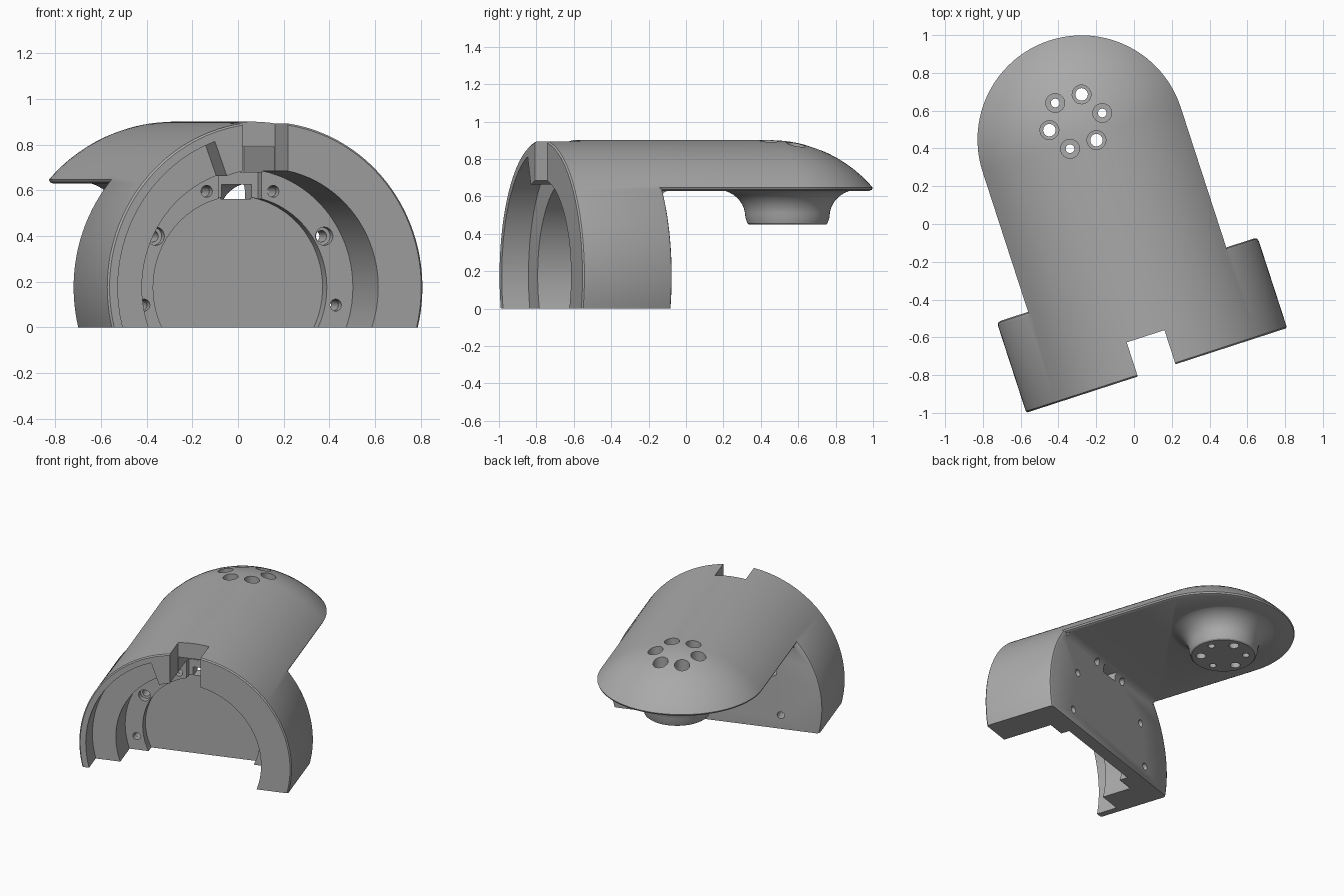
import bpy, bmesh
from math import sin, cos, pi, radians, sqrt
from mathutils import Matrix, Vector

cube = bpy.data.objects.get("Cube")
if cube:
    bpy.data.objects.remove(cube)

AXIS_Z = 0.175      # height of the bore axis
R_OUT = 0.726       # outer shell radius
R_BORE = 0.52
DEPTH = 0.505       # depth of the collar
TIP = 1.285         # centre of the rounded arm end
HALF = 0.552        # half width of the arm
POD = 1.385         # centre of the mounting boss

grey = bpy.data.materials.new("plain_grey")
grey.use_nodes = True
grey.diffuse_color = (0.4, 0.4, 0.4, 1)
grey.node_tree.nodes["Principled BSDF"].inputs["Base Color"].default_value = (0.4, 0.4, 0.4, 1)


def loft(name, rings):
    """Closed solid through rings that have equal numbers of points."""
    bm = bmesh.new()
    loops = [[bm.verts.new(p) for p in ring] for ring in rings]
    n = len(loops[0])
    for a, b in zip(loops, loops[1:]):
        for i in range(n):
            j = (i + 1) % n
            bm.faces.new((a[i], a[j], b[j], b[i]))
    bm.faces.new(loops[0])
    bm.faces.new(loops[-1])
    bmesh.ops.recalc_face_normals(bm, faces=bm.faces)
    mesh = bpy.data.meshes.new(name)
    bm.to_mesh(mesh)
    bm.free()
    mesh.materials.append(grey)
    ob = bpy.data.objects.new(name, mesh)
    bpy.context.collection.objects.link(ob)
    return ob


def lathe(name, profile, center, axis, n=96):
    """Turn (radius, position) pairs about the y or z axis."""
    rings = []
    for r, h in profile:
        ring = []
        for i in range(n):
            c, s = r * cos(2 * pi * i / n), r * sin(2 * pi * i / n)
            ring.append(Vector(center) + Vector((c, h, s) if axis == "y" else (c, s, h)))
        rings.append(ring)
    return loft(name, rings)


def prism(name, outline, lo, hi):
    """Extrude an x-z outline along y."""
    return loft(name, [[(x, y, z) for x, z in outline] for y in (lo, hi)])


def box(name, x0, x1, y0, y1, z0, z1):
    return prism(name, [(x0, z0), (x1, z0), (x1, z1), (x0, z1)], y0, y1)


def combine(ob, other, op):
    """Apply a boolean and discard the second solid."""
    other.hide_render = True
    mod = ob.modifiers.new(op, "BOOLEAN")
    mod.operation, mod.object, mod.solver = op, other, "EXACT"
    dg = bpy.context.evaluated_depsgraph_get()
    mesh = bpy.data.meshes.new_from_object(ob.evaluated_get(dg))
    ob.modifiers.clear()
    ob.data = mesh
    bpy.data.objects.remove(other)


axis = (0, 0, AXIS_Z)

# Collar with softened rims
bracket = lathe("arm_bracket", [(R_OUT - 0.008, 0), (R_OUT, 0.008), (R_OUT, DEPTH - 0.02),
                                (R_OUT - 0.006, DEPTH - 0.006), (R_OUT - 0.02, DEPTH)], axis, "y", 128)

# Arm: domed cylinder trimmed by a round-ended plan
dome = [(R_OUT * cos(a), TIP + R_OUT * sin(a)) for a in [radians(4 * i) for i in range(23)]]
arm = lathe("arm", [(R_OUT, 0.2)] + dome, axis, "y", 128)


def plan(inset, z):
    w = HALF - inset
    arc = [(w * cos(pi * i / 48), TIP + w * sin(pi * i / 48), z) for i in range(49)]
    return [(-w, 0.25, z), (w, 0.25, z)] + arc


combine(arm, loft("arm_plan", [plan(0.018, 0.63), plan(0.005, 0.636), plan(0, 0.648), plan(0, 1)]), "INTERSECT")
combine(bracket, arm, "UNION")

# Fillet where the arm leaves the collar
curve = [(DEPTH + 0.04 - 0.04 * cos(a), 0.59 + 0.04 * sin(a)) for a in [radians(18 * i) for i in range(6)]]
section = [(DEPTH - 0.03, 0.59)] + curve + [(DEPTH + 0.04, 0.65), (DEPTH - 0.03, 0.65)]
combine(bracket, loft("fillet", [[(x, y, z) for y, z in section] for x in (-0.53, 0.53)]), "UNION")

# Flared mounting boss
flare = [(0.375 - 0.15 * cos(a), 0.49 + 0.145 * sin(a)) for a in [radians(9 * i) for i in range(11)]]
boss = lathe("boss", [(0.207, 0.45), (0.215, 0.457)] + flare + [(0.375, 0.66)], (0, POD, 0), "z")
combine(bracket, boss, "UNION")

# Main bore and shallow round recess in the back wall
combine(bracket, lathe("bore", [(R_BORE, -0.1), (R_BORE, 0.36)], axis, "y"), "DIFFERENCE")
combine(bracket, lathe("recess", [(0.4, 0.3), (0.4, 0.42)], axis, "y"), "DIFFERENCE")

# Curved rebate on one side of the front rim
angles = [radians(110 + 5 * i) for i in range(22)]
outline = [(0.68 * cos(a), AXIS_Z + 0.68 * sin(a)) for a in angles]
outline += [(0.45 * cos(a), AXIS_Z + 0.45 * sin(a)) for a in reversed(angles)]
combine(bracket, prism("rebate", outline, -0.1, 0.15), "DIFFERENCE")

# Top notch, cable channel and cable outlet
combine(bracket, box("notch", -0.105, 0.105, -0.1, 0.19, 0.6, 1), "DIFFERENCE")
combine(bracket, box("channel", -0.104, 0.104, 0.1, 0.62, 0.68, 0.79), "DIFFERENCE")
combine(bracket, box("pocket", -0.1, 0.1, 0.3, 0.41, 0.53, 0.72), "DIFFERENCE")
combine(bracket, box("outlet", -0.07, 0.07, 0.35, 0.6, 0.562, 0.625), "DIFFERENCE")

# Screw holes through the back wall
for deg in range(-10, 191, 40):
    a = radians(deg)
    spot = (0.448 * cos(a), 0, AXIS_Z + 0.448 * sin(a))
    wide = 0.04 if deg in (30, 150) else 0.026
    combine(bracket, lathe("wall_screw", [(wide, 0.3), (wide, 0.4), (0.025, 0.401), (0.025, 0.6)],
                           spot, "y", 24), "DIFFERENCE")

# Ring of counterbored holes through the boss
for k in range(6):
    a = radians(60 * k)
    spot = (0.147 * cos(a), POD + 0.147 * sin(a), 0)
    r = 0.033 if k % 2 else 0.023
    combine(bracket, lathe("boss_screw", [(r, 0.4), (r, 0.65), (0.05, 0.651), (0.05, 1)],
                           spot, "z", 24), "DIFFERENCE")

# Flat underside
combine(bracket, box("floor_cut", -2, 2, -2, 3, -2, 0), "DIFFERENCE")

# Place the bracket at its slanted heading
bracket.data.transform(Matrix.Translation((0.12, -0.775, 0)) @ Matrix.Rotation(radians(18), 4, "Z"))
bracket.data.name = "arm_bracket"
bpy.context.view_layer.objects.active = bracket
bracket.select_set(True)
bpy.ops.object.shade_smooth_by_angle(angle=radians(30))
